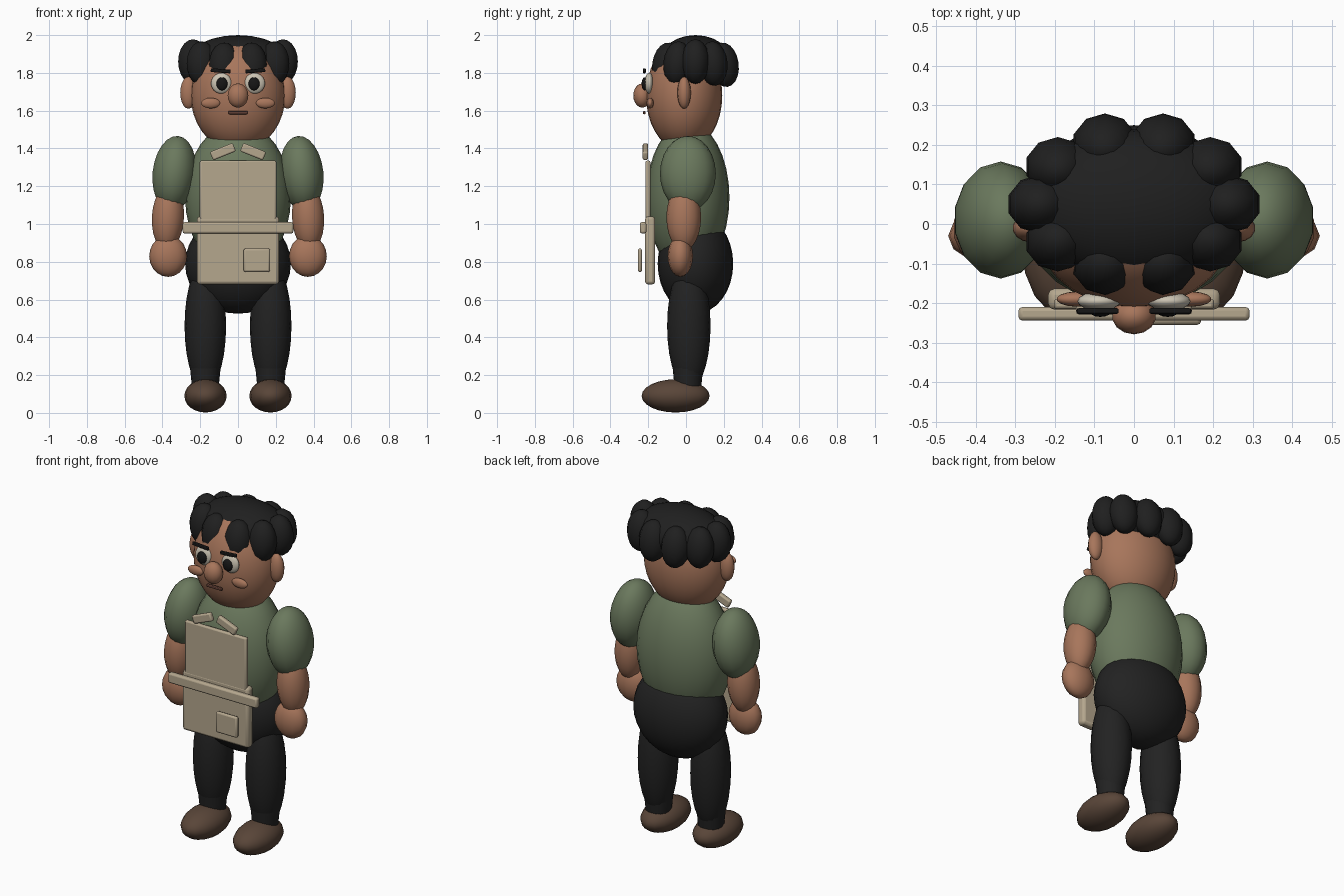
import bpy
import math

if "Cube" in bpy.data.objects:
    bpy.data.objects.remove(bpy.data.objects["Cube"])


def material(name, rgb):
    m = bpy.data.materials.new(name)
    m.diffuse_color = (*rgb, 1)
    m.use_nodes = True
    m.node_tree.nodes["Principled BSDF"].inputs["Base Color"].default_value = m.diffuse_color
    return m


SKIN = material("skin", (0.39, 0.18, 0.105))
GREEN = material("green_shirt", (0.145, 0.19, 0.11))
BLACK = material("black_cloth", (0.016, 0.016, 0.016))
HAIR = material("black_hair", (0.014, 0.014, 0.014))
BEIGE = material("beige_apron", (0.46, 0.385, 0.27))
BROWN = material("brown_leather", (0.10, 0.06, 0.04))
WHITE = material("eye_white", (0.60, 0.55, 0.45))
DARK = material("eye_black", (0.008, 0.008, 0.008))
LIP = material("dark_lip", (0.12, 0.05, 0.035))


def finish(name, mat, scale, rot, angle):
    ob = bpy.context.object
    ob.name = name
    ob.scale = scale
    ob.rotation_euler = [math.radians(a) for a in rot]
    ob.data.materials.append(mat)
    bpy.ops.object.shade_smooth_by_angle(angle=math.radians(angle))
    return ob


def ball(name, mat, loc, radii, rot=(0, 0, 0), seg=20, rings=14):
    bpy.ops.mesh.primitive_uv_sphere_add(segments=seg, ring_count=rings, location=loc)
    return finish(name, mat, radii, rot, 60)


def box(name, mat, loc, size, rot=(0, 0, 0), bevel=0.008):
    bpy.ops.mesh.primitive_cube_add(size=1, location=loc)
    ob = finish(name, mat, size, rot, 35)
    bpy.ops.object.transform_apply(location=False, rotation=False, scale=True)
    if bevel:
        mod = ob.modifiers.new("rounded_edges", "BEVEL")
        mod.width = bevel
        mod.segments = 2
    return ob


# Body core
ball("torso", GREEN, (0, 0.01, 1.14), (0.28, 0.22, 0.40), seg=24, rings=16)
ball("hips", BLACK, (0, 0.05, 0.79), (0.28, 0.20, 0.265), seg=24, rings=16)
ball("head", SKIN, (0, -0.01, 1.68), (0.25, 0.202, 0.295), seg=28, rings=18)

# Limbs, ears and paired face parts
for side, s in (("left", -1), ("right", 1)):
    ball(side + "_sleeve", GREEN, (s * 0.337, 0.01, 1.267), (0.118, 0.148, 0.2),
         (0, -s * 6, 0), 14, 12)
    ball(side + "_forearm", SKIN, (s * 0.371, -0.012, 1.035), (0.087, 0.092, 0.175),
         (0, -s * 3, 0), 14, 12)
    ball(side + "_hand", SKIN, (s * 0.37, -0.03, 0.83), (0.1, 0.067, 0.11), seg=12, rings=10)
    ball(side + "_leg", BLACK, (s * 0.173, 0.015, 0.46), (0.11, 0.115, 0.34), seg=16)
    bpy.ops.mesh.primitive_cone_add(vertices=16, radius1=0.07, radius2=0.09, depth=0.2,
                                    location=(s * 0.173, 0.01, 0.23))
    finish(side + "_trouser_cuff", BLACK, (1, 1, 1), (0, 0, 0), 40)
    ball(side + "_shoe", BROWN, (s * 0.172, -0.055, 0.09), (0.112, 0.18, 0.088), seg=16, rings=12)

    ball(side + "_ear", SKIN, (s * 0.262, -0.01, 1.695), (0.045, 0.036, 0.085), seg=14, rings=10)
    ball(side + "_eye", WHITE, (s * 0.088, -0.195, 1.745), (0.055, 0.024, 0.055), seg=16, rings=12)
    ball(side + "_pupil", DARK, (s * 0.085, -0.218, 1.742), (0.03, 0.017, 0.035), seg=14, rings=10)
    ball(side + "_cheek", SKIN, (s * 0.145, -0.19, 1.64), (0.051, 0.019, 0.028), seg=14, rings=10)
    box(side + "_eyebrow", DARK, (s * 0.092, -0.22, 1.811), (0.105, 0.014, 0.02),
        (0, -s * 4, 0), 0.004)

    # Apron neck straps
    box(side + "_strap", BEIGE, (s * 0.08, -0.215, 1.383), (0.13, 0.028, 0.048), (0, s * 22, 0))

# Nose and mouth
ball("nose", SKIN, (0, -0.232, 1.68), (0.056, 0.047, 0.064), seg=14, rings=10)
box("mouth", LIP, (0, -0.221, 1.59), (0.1, 0.012, 0.018), bevel=0.004)

# Hair cap with a ring of curls
ball("hair_cap", HAIR, (0, 0.05, 1.86), (0.27, 0.19, 0.14), seg=20, rings=12)
for i in range(10):
    a = math.radians(36 * i)
    back = math.sin(a)
    ball(f"hair_curl_{i + 1}", HAIR,
         (0.238 * math.cos(a), 0.05 + 0.162 * back, 1.86 - 0.018 * abs(back)),
         (0.083, 0.075, 0.118), (8 * back, 0, 0), 10, 10)

# Apron
box("apron_bib", BEIGE, (0, -0.202, 1.175), (0.405, 0.026, 0.32))
box("apron_skirt", BEIGE, (0, -0.19, 0.86), (0.435, 0.053, 0.36), bevel=0.016)
box("apron_belt", BEIGE, (0, -0.227, 0.98), (0.585, 0.034, 0.06), bevel=0.01)
box("apron_pocket", BEIGE, (0.1, -0.244, 0.808), (0.14, 0.022, 0.125), bevel=0.01)
